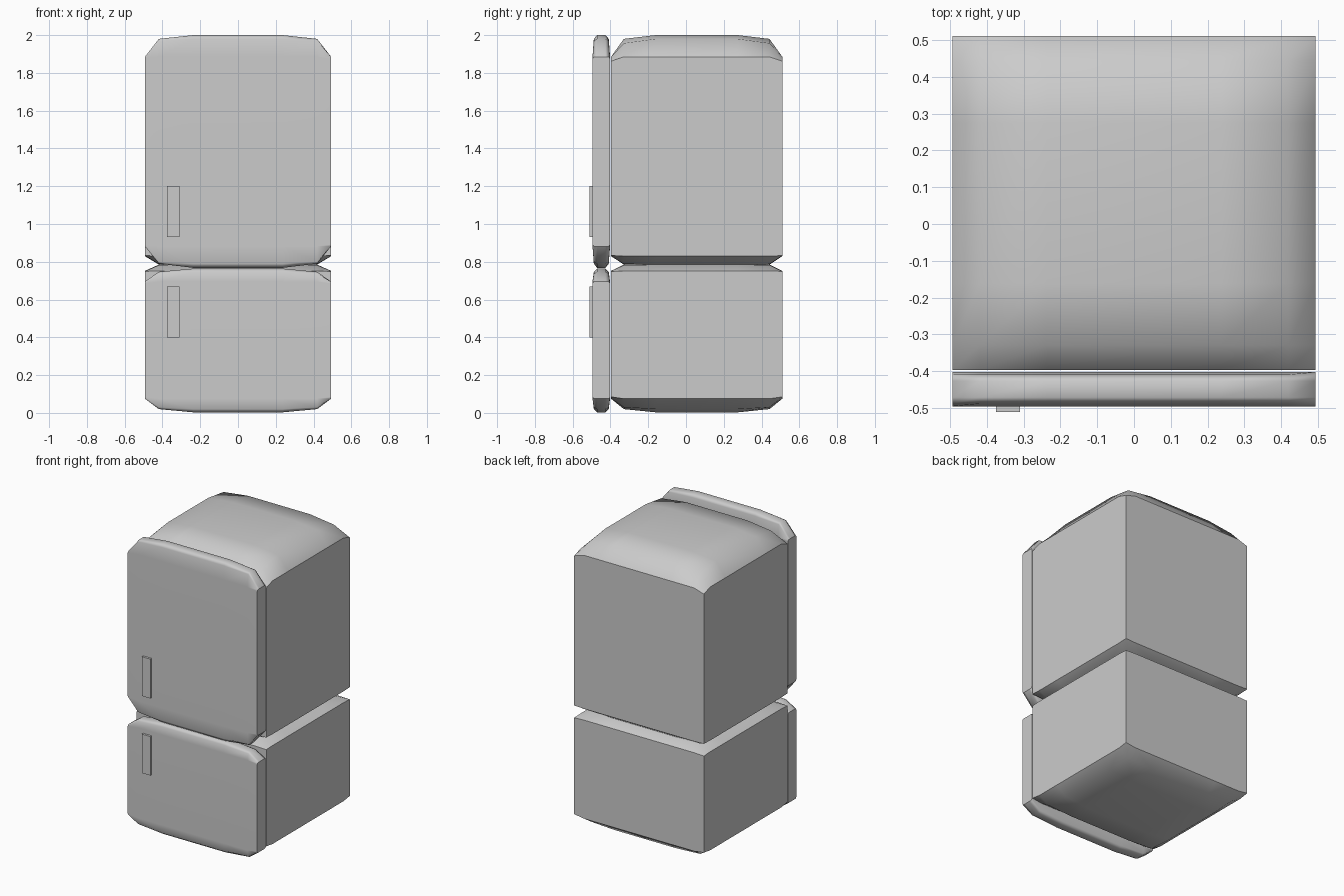
import bpy, bmesh, math

cube = bpy.data.objects.get("Cube")
if cube:
    bpy.data.objects.remove(cube, do_unlink=True)

grey = bpy.data.materials.new("enamel grey")
grey.use_nodes = True
colour = (0.6, 0.6, 0.6, 1)
grey.diffuse_color = colour
grey.node_tree.nodes["Principled BSDF"].inputs["Base Color"].default_value = colour

STEPS = [-1, -0.85, -0.48, 0.48, 0.85, 1]
LEVEL = [2, 1, 0, 0, 1, 2]


def finish(bm, name):
    mesh = bpy.data.meshes.new(name)
    bm.to_mesh(mesh)
    bm.free()
    mesh.materials.append(grey)
    obj = bpy.data.objects.new(name, mesh)
    bpy.context.collection.objects.link(obj)
    return obj


def pillow_block(name, half_x, y0, y1, top, bottom, top_droop, bottom_droop):
    """Box with straight walls and domed ends; top and bottom list heights
    at the middle, shoulder and rim, and the droops shift the corners."""
    bm = bmesh.new()
    cy, half_y = (y0 + y1) / 2, (y1 - y0) / 2

    def cap(heights, droop):
        grid = []
        for i, u in enumerate(STEPS):
            row = []
            for j, v in enumerate(STEPS):
                a, b = LEVEL[i], LEVEL[j]
                z = heights[max(a, b)] + (droop if a == b > 0 else 0)
                row.append(bm.verts.new((u * half_x, cy + v * half_y, z)))
            grid.append(row)
        n = len(STEPS) - 1
        for i in range(n):
            for j in range(n):
                bm.faces.new((grid[i][j], grid[i + 1][j],
                              grid[i + 1][j + 1], grid[i][j + 1]))
        # Rim in order around the block
        return ([grid[i][0] for i in range(n)] + [grid[n][j] for j in range(n)]
                + [grid[i][n] for i in range(n, 0, -1)]
                + [grid[0][j] for j in range(n, 0, -1)])

    upper, lower = cap(top, top_droop), cap(bottom, bottom_droop)
    walls = set()
    for k in range(len(upper)):
        m = (k + 1) % len(upper)
        walls.add(bm.faces.new((lower[k], lower[m], upper[m], upper[k])))
    bmesh.ops.recalc_face_normals(bm, faces=bm.faces)
    # Walls keep crisp borders, domed ends stay smooth
    for face in bm.faces:
        face.smooth = True
    for edge in bm.edges:
        if any(f in walls for f in edge.link_faces):
            edge.smooth = edge.calc_face_angle(0) < math.radians(28)
    return finish(bm, name)


def box(name, x0, x1, y0, y1, z0, z1):
    bm = bmesh.new()
    bmesh.ops.create_cube(bm, size=1)
    bmesh.ops.scale(bm, vec=(x1 - x0, y1 - y0, z1 - z0), verts=bm.verts)
    bmesh.ops.translate(bm, vec=((x0 + x1) / 2, (y0 + y1) / 2, (z0 + z1) / 2),
                        verts=bm.verts)
    return finish(bm, name)


HALF = 0.493
# Cabinet halves meeting at a pinched waist
pillow_block("upper_cabinet", HALF, -0.397, 0.51,
             [2.0, 1.98, 1.885], [0.765, 0.785, 0.83], -0.023, 0.003)
pillow_block("lower_cabinet", HALF, -0.397, 0.51,
             [0.8, 0.785, 0.752], [0.003, 0.02, 0.075], -0.003, 0.01)

# Doors
doors = [
    pillow_block("upper_door", HALF, -0.495, -0.402,
                 [2.0, 1.98, 1.885], [0.768, 0.79, 0.882], -0.01, 0.01),
    pillow_block("lower_door", HALF, -0.495, -0.402,
                 [0.764, 0.747, 0.695], [0.003, 0.02, 0.075], -0.01, 0.01),
]
for door in doors:
    weighted = door.modifiers.new("flat_front", "WEIGHTED_NORMAL")
    weighted.keep_sharp = True

# Handles
box("upper_handle", -0.375, -0.31, -0.51, -0.49, 0.93, 1.2)
box("lower_handle", -0.375, -0.31, -0.51, -0.49, 0.4, 0.668)
